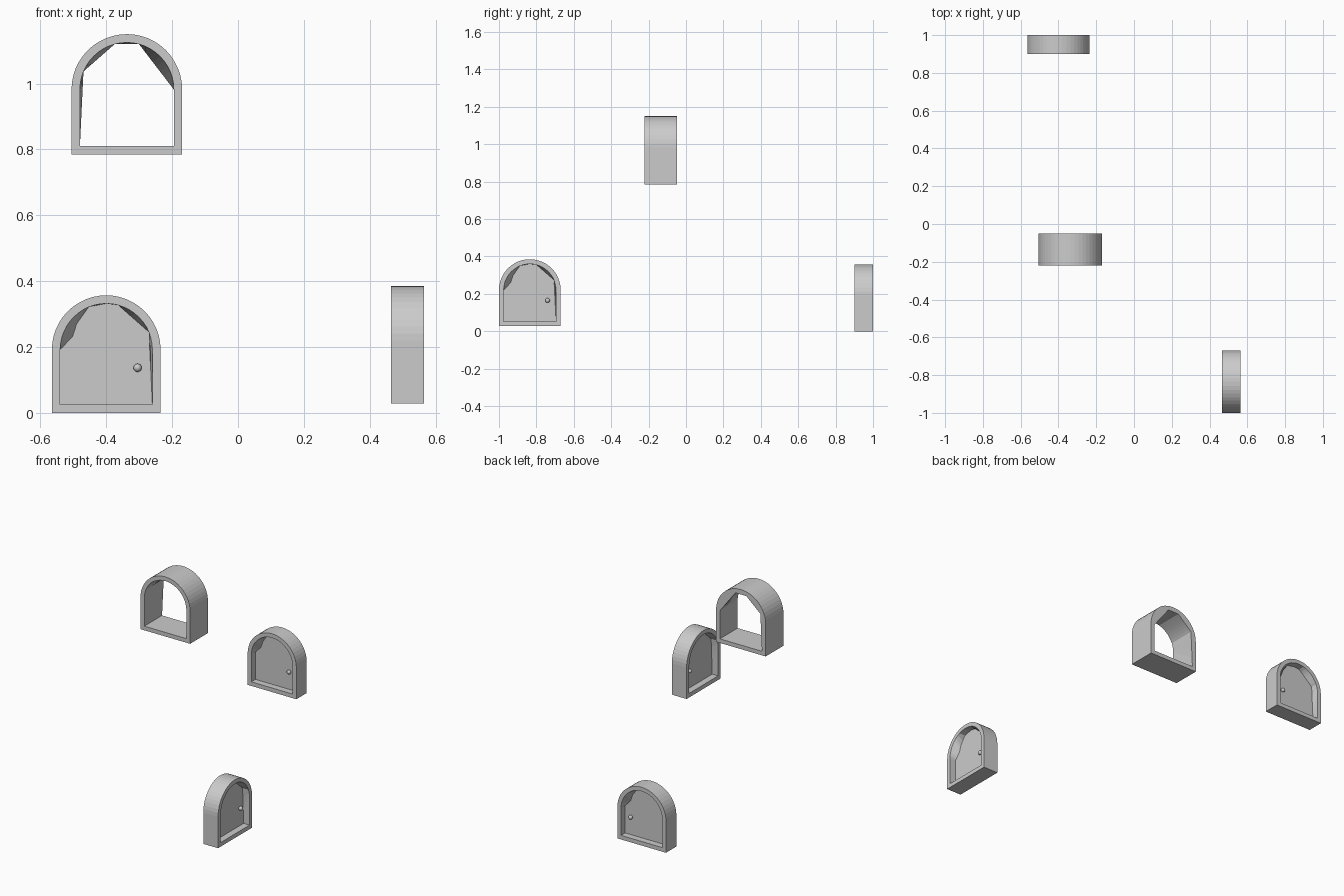
import bpy, bmesh
from math import sin, cos, pi, radians

if "Cube" in bpy.data.objects:
    bpy.data.objects.remove(bpy.data.objects["Cube"])

N = 24  # arch segments


def arch(half, bottom, spring):
    """Outline from bottom left, over the arch, to bottom right."""
    arc = [(-half * cos(pi * k / N), spring + half * sin(pi * k / N)) for k in range(N + 1)]
    return [(-half, bottom)] + arc + [(half, bottom)]


def coarse(pts, keys, moved=None):
    """Same point count, but straight chords between the key points."""
    p = list(pts)
    for k, co in (moved or {}).items():
        p[k] = co
    out = list(p)
    for a, b in zip(keys, keys[1:]):
        for i in range(a, b):
            t = (i - a) / (b - a)
            out[i] = tuple(p[a][j] * (1 - t) + p[b][j] * t for j in (0, 1))
    return out


def mirror(pts):
    return [(-x, z) for x, z in reversed(pts)]


def loft(name, loops, loc, rot=0, caps=False):
    bm = bmesh.new()
    rings = [[bm.verts.new((x, y, z)) for x, z in pts] for y, pts in loops]
    pairs = list(zip(rings, rings[1:]))
    if caps:
        bm.faces.new(rings[0])
        bm.faces.new(rings[-1])
    else:
        pairs.append((rings[-1], rings[0]))
    for a, b in pairs:
        n = len(a)
        for i in range(n):
            j = (i + 1) % n
            bm.faces.new((a[i], a[j], b[j], b[i]))
    bmesh.ops.recalc_face_normals(bm, faces=bm.faces)
    return finish(name, bm, loc, rot)


def finish(name, bm, loc, rot):
    me = bpy.data.meshes.new(name)
    bm.to_mesh(me)
    bm.free()
    ob = bpy.data.objects.new(name, me)
    ob.location = loc
    ob.rotation_euler[2] = rot
    bpy.context.collection.objects.link(ob)
    return ob


def door(name, loc, rot):
    d, p = 0.05, 0.01  # half depth of frame and panel
    outer, inner = arch(0.165, 0, 0.192), arch(0.14, 0.025, 0.192)
    mid = coarse(inner, [0, 1, 6, 8, 10, 13, 15, 22, N + 2],
                 {6: (-0.102, 0.232), 8: (-0.09, 0.27)})
    # frame with faceted reveals on both sides
    loft(name + "_frame", [(d, outer), (-d, outer), (-d, inner), (-p, mid),
                           (p, mirror(mid)), (d, inner)], loc, rot)
    # door leaf
    loft(name + "_panel", [(-p, inner), (p, inner)], loc, rot, caps=True)
    # a knob on each side
    bm = bmesh.new()
    for s in (-1, 1):
        r = bmesh.ops.create_uvsphere(bm, u_segments=16, v_segments=10, radius=0.0125)
        bmesh.ops.translate(bm, verts=r["verts"], vec=(0.095, s * 0.022, 0.137))
    ob = finish(name + "_knobs", bm, loc, rot)
    for f in ob.data.polygons:
        f.use_smooth = True


# two doors, one turned to face the right
door("back_door", (-0.40, 0.95, 0), 0)
door("side_door", (0.515, -0.835, 0.028), radians(90))

# open window frame
w_out, w_in = arch(0.168, 0, 0.197), arch(0.1425, 0.025, 0.197)
w_back = coarse(w_in, [0, 4, 11, 15, N + 1, N + 2])
loft("window_frame", [(0.086, w_out), (-0.086, w_out), (-0.086, w_in), (0.086, w_back)],
     (-0.3375, -0.135, 0.785))
